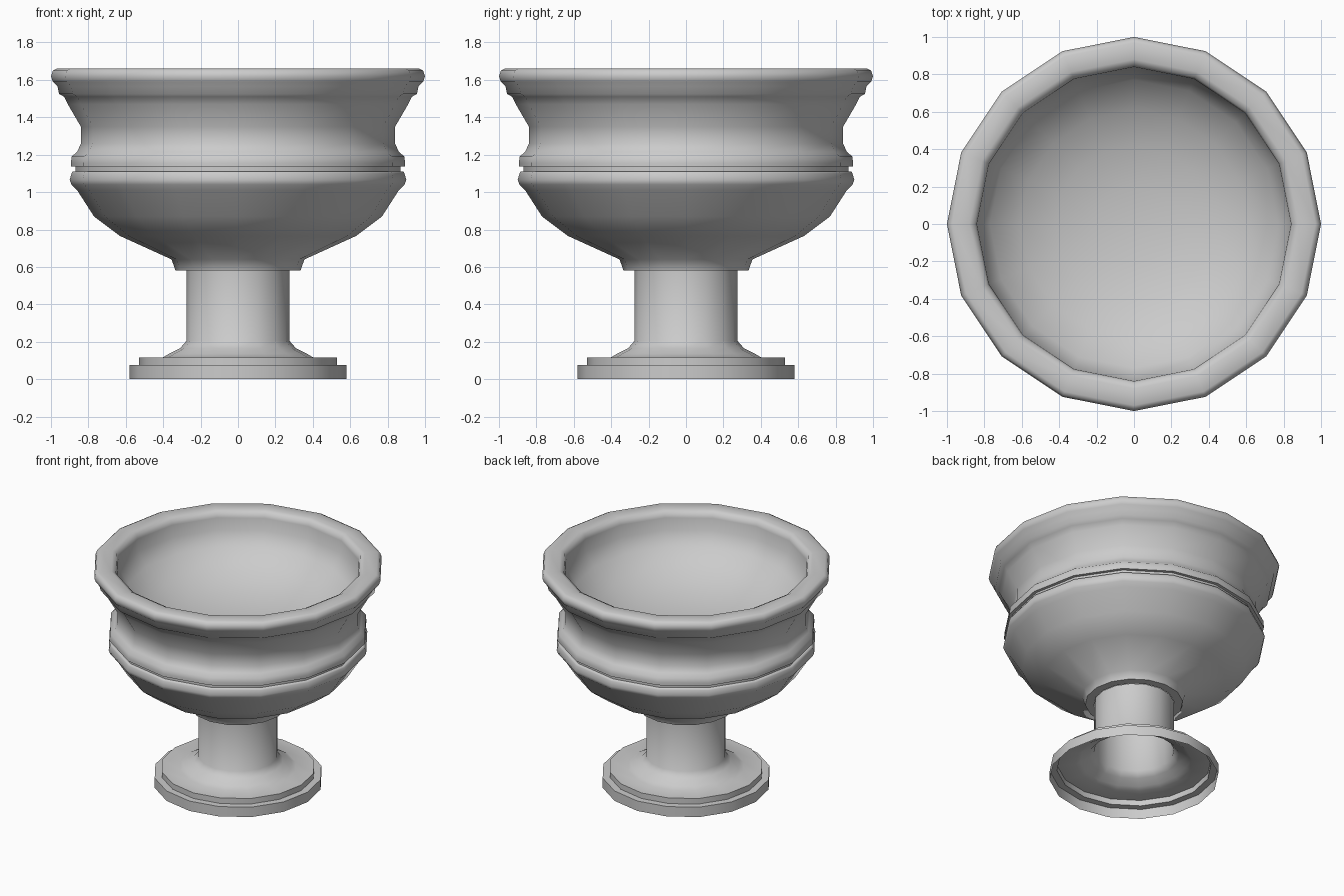
import bpy, bmesh, math

if "Cube" in bpy.data.objects:
    bpy.data.objects.remove(bpy.data.objects["Cube"])

SIDES = 16


def lathe(name, profile):
    """Revolve (radius, z) points around z; points run up the outside."""
    bm = bmesh.new()
    rings = []
    for r, z in profile:
        if r == 0:
            rings.append([bm.verts.new((0, 0, z))] * SIDES)
        else:
            rings.append([bm.verts.new((r * math.cos(i * math.tau / SIDES),
                                        r * math.sin(i * math.tau / SIDES), z))
                          for i in range(SIDES)])
    for a, b in zip(rings, rings[1:]):
        for i in range(SIDES):
            j = (i + 1) % SIDES
            quad = [a[i], a[j], b[j], b[i]]
            bm.faces.new(list(dict.fromkeys(quad)))
    mesh = bpy.data.meshes.new(name)
    bm.to_mesh(mesh)
    bm.free()
    obj = bpy.data.objects.new(name, mesh)
    bpy.context.collection.objects.link(obj)
    bpy.ops.object.select_all(action='DESELECT')
    obj.select_set(True)
    bpy.context.view_layer.objects.active = obj
    bpy.ops.object.shade_smooth_by_angle(angle=math.radians(70))
    return obj


# Stepped foot and hollow stem, open underneath
lathe("foot_and_stem", [
    (0.58, 0.0), (0.58, 0.075), (0.53, 0.075), (0.53, 0.117), (0.40, 0.117),
    (0.37, 0.135), (0.31, 0.165), (0.275, 0.205), (0.275, 0.58)])

# Bowl outside: collar, belly, double band, neck and flared lip
outside = [
    (0.275, 0.582), (0.335, 0.582), (0.355, 0.64), (0.63, 0.765),
    (0.77, 0.87), (0.86, 1.01), (0.89, 1.04), (0.90, 1.065),
    (0.89, 1.10), (0.885, 1.11), (0.87, 1.11), (0.87, 1.136), (0.893, 1.136),
    (0.893, 1.155), (0.89, 1.19), (0.86, 1.215), (0.84, 1.26),
    (0.84, 1.35), (0.91, 1.47), (0.93, 1.51), (0.957, 1.525),
    (0.965, 1.565), (0.99, 1.59), (1.0, 1.62), (0.99, 1.65), (0.97, 1.66)]

# Bowl inside: rounded rim, short wall and a shallow dished floor
inside = [
    (0.88, 1.66), (0.85, 1.645), (0.84, 1.61), (0.835, 1.52), (0.77, 1.42),
    (0.61, 1.31), (0.42, 1.24), (0.21, 1.205), (0, 1.195)]
lathe("bowl", outside + inside)
